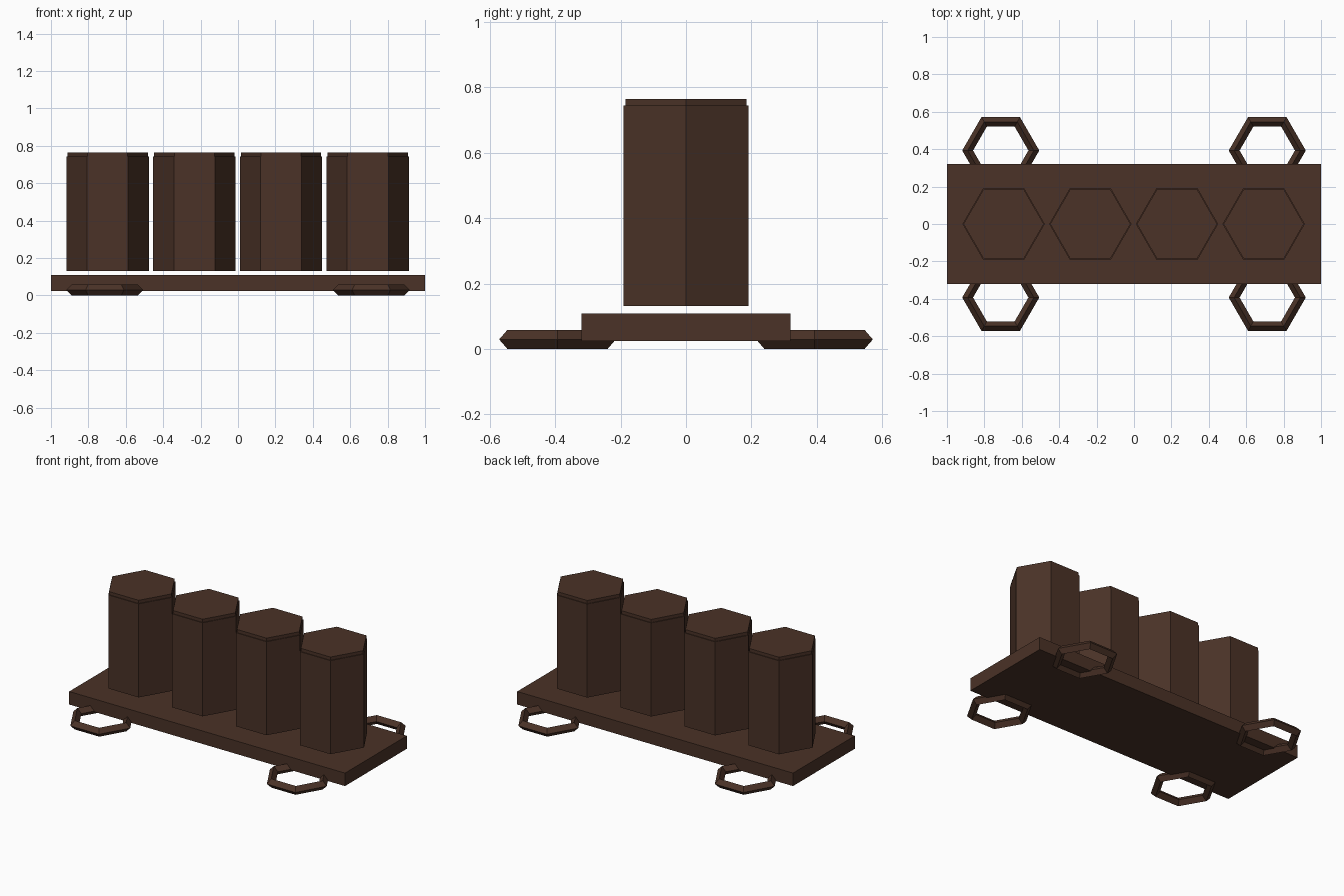
import bpy
import math

if "Cube" in bpy.data.objects:
    bpy.data.objects.remove(bpy.data.objects["Cube"])

wood = bpy.data.materials.new("dark_brown")
wood.diffuse_color = (0.069, 0.032, 0.020, 1)
wood.use_nodes = True
wood.node_tree.nodes["Principled BSDF"].inputs["Base Color"].default_value = wood.diffuse_color


def finish(name):
    ob = bpy.context.object
    ob.name = name
    ob.data.materials.append(wood)
    return ob


def hex_prism(name, x, radius, z0, z1):
    # rotated so that corners point along x
    bpy.ops.mesh.primitive_cylinder_add(
        vertices=6, radius=radius, depth=z1 - z0,
        location=(x, 0, (z0 + z1) / 2), rotation=(0, 0, math.pi / 6))
    return finish(name)


# base plate
bpy.ops.mesh.primitive_cube_add(size=1, location=(0, 0, 0.0665))
finish("base_plate").scale = (2.0, 0.64, 0.085)

# four hexagonal columns hovering just above the plate, each with a thin cap
for i in range(4):
    x = -0.697 + i * 0.4635
    hex_prism(f"column_{i + 1}", x, 0.22, 0.131, 0.744)
    hex_prism(f"column_cap_{i + 1}", x, 0.2145, 0.744, 0.765)

# hexagonal carrying rings with a diamond section at the corners
for sx in (-1, 1):
    for sy in (-1, 1):
        bpy.ops.mesh.primitive_torus_add(
            major_segments=6, minor_segments=4,
            major_radius=0.177, minor_radius=0.029,
            location=(sx * 0.7125, sy * 0.393, 0.029))
        finish(f"ring_{'left' if sx < 0 else 'right'}_{'front' if sy < 0 else 'back'}")
